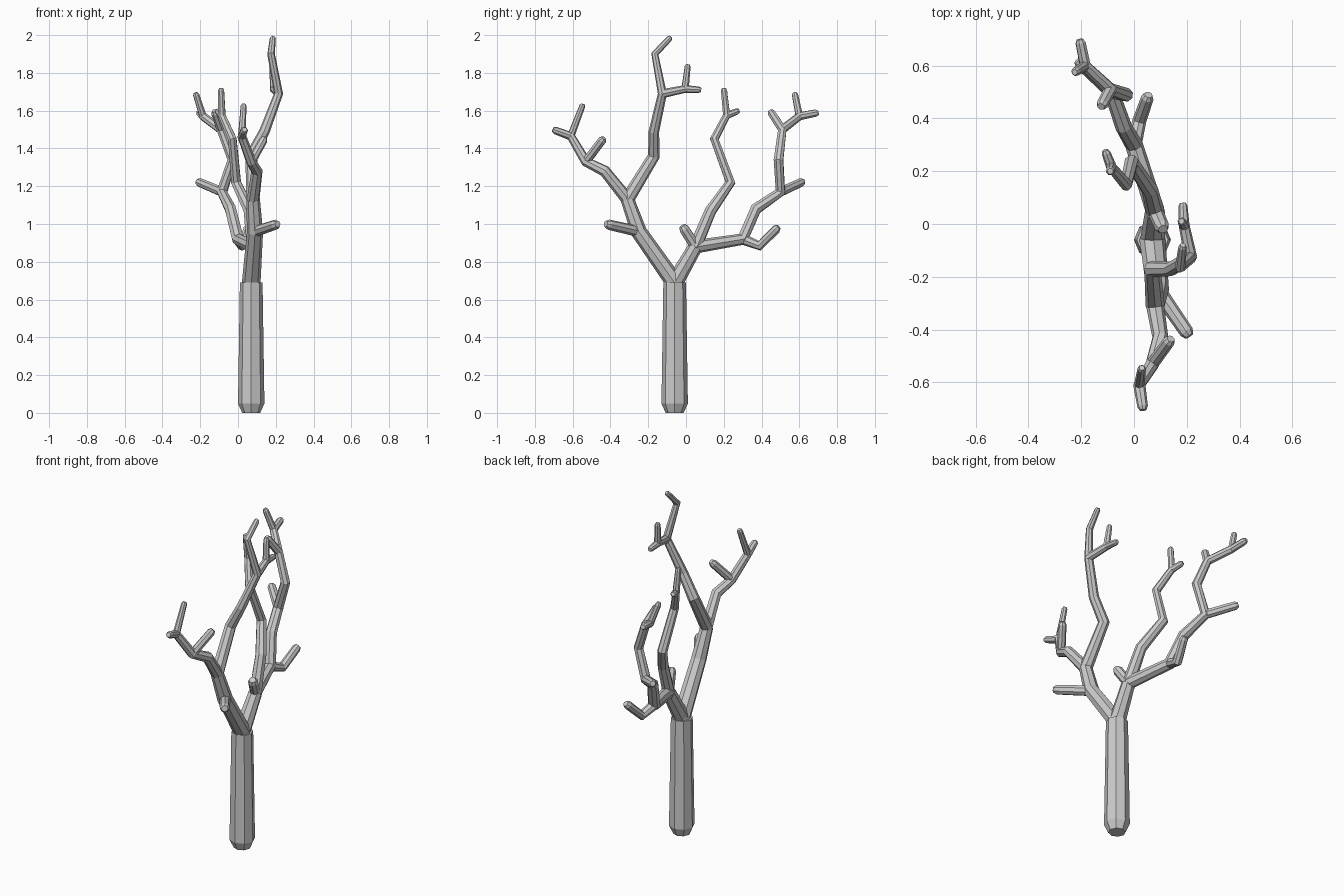
import bpy
from mathutils import Vector

curve = bpy.data.curves.new("bare_tree", 'CURVE')
curve.dimensions = '3D'
curve.bevel_depth = 1.0          # point radius gives the real thickness
curve.bevel_resolution = 2       # eight sides
curve.use_fill_caps = True


def limb(r0, r1, *path, chamfer_start=False, chamfer_end=True):
    """Octagonal tapering limb through the points, with blunt chamfered ends."""
    p = [Vector(q) for q in path]
    n = len(p)
    pr = [(q, r0 + (r1 - r0) * k / (n - 1)) for k, q in enumerate(p)]
    if chamfer_end:
        back = (p[-2] - p[-1]).normalized() * r1 * 0.7
        pr[-1:] = [(p[-1] + back, r1), (p[-1], r1 * 0.65)]
    if chamfer_start:
        fwd = (p[1] - p[0]).normalized() * r0 * 0.7
        pr[:1] = [(p[0], r0 * 0.68), (p[0] + fwd, r0)]
    s = curve.splines.new('POLY')
    s.points.add(len(pr) - 1)
    s.use_smooth = False
    for pt, (co, r) in zip(s.points, pr):
        pt.co = (*co, 1)
        pt.radius = r


# shared joints
root, top = (0.07, -0.06, 0), (0.07, -0.06, 0.69)
inside = (0.07, -0.06, 0.6)
a, b, d, e = (0.09, -0.25, 0.96), (0.08, -0.31, 1.13), (0.07, -0.53, 1.33), (0.02, -0.61, 1.465)
h, i = (0.215, -0.125, 1.69), (0.19, -0.005, 1.715)
m, n, p = (0.08, 0.05, 0.88), (0.0, 0.30, 0.92), (-0.085, 0.50, 1.17)
r, s, w = (-0.09, 0.51, 1.50), (-0.185, 0.60, 1.57), (-0.085, 0.215, 1.575)

# trunk
limb(0.07, 0.06, root, top, chamfer_start=True, chamfer_end=False)

# front limb (towards -y), outer fork and stubs
limb(0.056, 0.036, inside, top, a, b, chamfer_end=False)
limb(0.034, 0.02, b, (0.10, -0.43, 1.28), d, e, (0.035, -0.705, 1.50))
limb(0.03, 0.027, a, (0.21, -0.425, 1.0))
limb(0.024, 0.023, d, (0.14, -0.435, 1.455))
limb(0.02, 0.016, e, (0.03, -0.545, 1.635))

# front limb, tall leader with its side fork
limb(0.036, 0.016, b, (0.07, -0.17, 1.36), (0.14, -0.17, 1.49), h,
     (0.175, -0.165, 1.90), (0.185, -0.08, 1.99))
limb(0.024, 0.017, h, i, (0.185, 0.08, 1.71))
limb(0.02, 0.016, i, (0.18, 0.01, 1.845))

# back limb (towards +y), low outer branch and stubs
limb(0.056, 0.038, inside, top, m, chamfer_end=False)
limb(0.036, 0.02, m, n, (-0.04, 0.37, 1.08), p, (-0.03, 0.49, 1.34), r, s, (-0.205, 0.70, 1.59))
limb(0.03, 0.028, m, (0.11, -0.02, 0.99))
limb(0.029, 0.024, n, (0.02, 0.39, 0.885), (0.055, 0.49, 0.985))
limb(0.026, 0.024, p, (-0.215, 0.62, 1.225))
limb(0.024, 0.022, r, (-0.125, 0.445, 1.60))
limb(0.02, 0.017, s, (-0.225, 0.575, 1.695))

# back limb, inner upright branch
limb(0.035, 0.017, m, (0.06, 0.13, 1.07), (-0.01, 0.235, 1.22), (-0.03, 0.15, 1.45), w,
     (-0.09, 0.20, 1.72))
limb(0.02, 0.017, w, (-0.11, 0.28, 1.6))

# place as a mesh object
source = bpy.data.objects.new("bare_tree_path", curve)
bpy.context.collection.objects.link(source)
bpy.context.view_layer.update()
mesh = bpy.data.meshes.new_from_object(source.evaluated_get(bpy.context.evaluated_depsgraph_get()))
tree = bpy.data.objects.new("bare_tree", mesh)
bpy.context.collection.objects.link(tree)
bpy.data.objects.remove(source)
